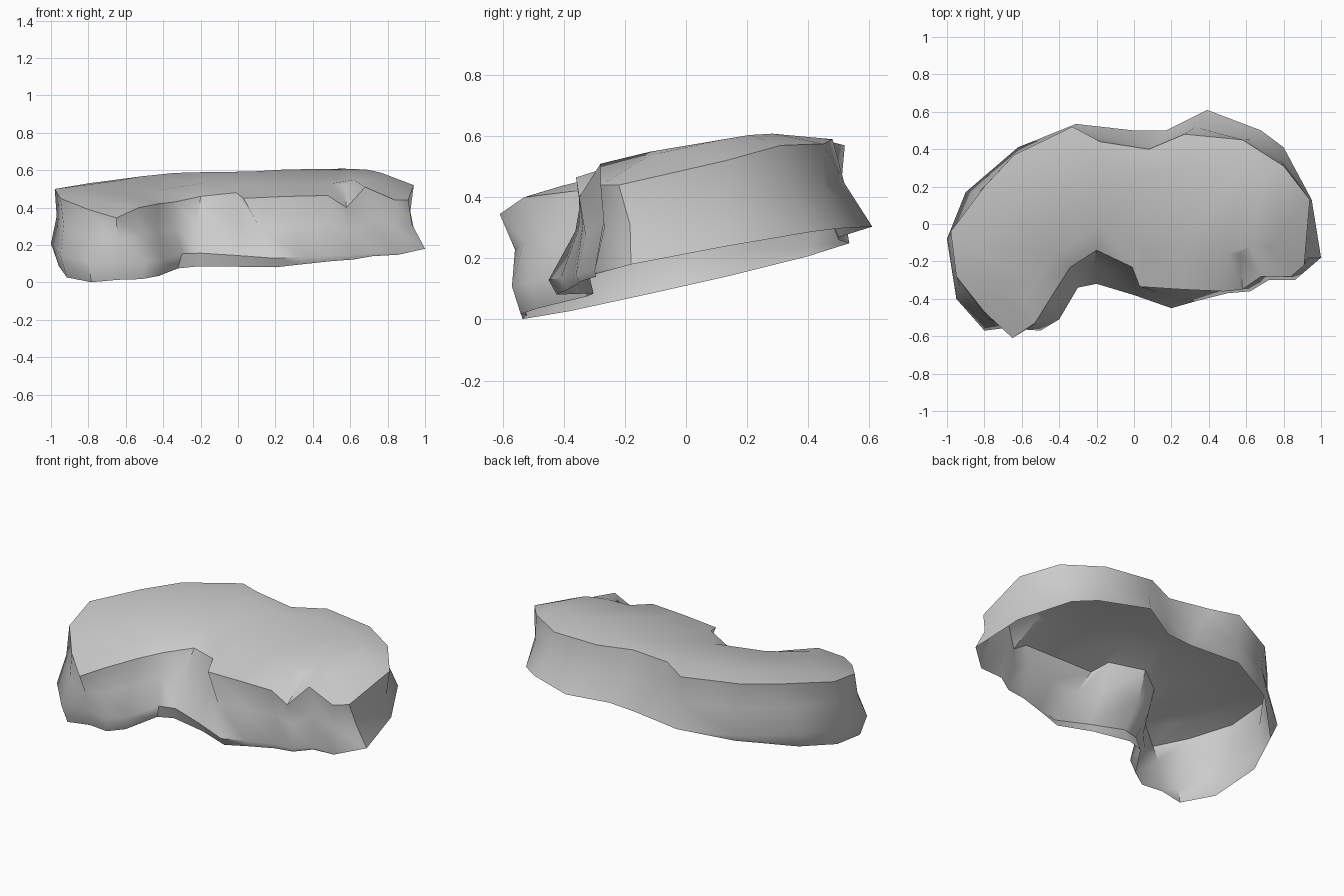
import bpy
import bmesh
import math
from mathutils import Vector
from mathutils.geometry import intersect_point_line

# Remove only the default cube
default_cube = bpy.data.objects.get("Cube")
if default_cube:
    bpy.data.objects.remove(default_cube, do_unlink=True)

# Upper rim of the slab, walked counter-clockwise from its right end
TOP_RIM = [
    (-.98, -.04, .5), (-.95, -.28, .45), (-.8, -.47, .39), (-.65, -.61, .345), (-.53, -.53, .4),
    (-.43, -.37, .42), (-.34, -.23, .43), (-.2, -.14, .46), (-.01, -.23, .48), (.03, -.335, .45),
    (.26, -.35, .46), (.48, -.36, .465), (.58, -.35, .4), (.68, -.28, .51), (.84, -.28, .44),
    (.91, -.22, .44), (.94, .13, .52), (.8, .31, .57), (.58, .45, .575), (.27, .48, .59),
    (.08, .4, .58), (-.18, .44, .59), (-.33, .52, .57), (-.64, .37, .55), (-.8, .2, .53),
]

# Lower, wider rim with the same number of stations
LOW_RIM = [
    (-1, -.08), (-.95, -.4), (-.8, -.57), (-.64, -.55), (-.5, -.57),
    (-.4, -.51), (-.3, -.34), (-.2, -.32), (0, -.38), (.2, -.45),
    (.34, -.41), (.5, -.37), (.62, -.36), (.72, -.3), (.86, -.3),
    (1, -.18), (.95, .13), (.8, .41), (.68, .5), (.39, .61),
    (.17, .5), (0, .5), (-.31, .535), (-.62, .41), (-.9, .17),
]

# Bent centre line of the bean-shaped slab
SPINE = [Vector(p) for p in ((-.65, -.25, 0), (-.35, .16, 0), (.55, .08, 0))]


def nearest_on_spine(point):
    flat = Vector((point.x, point.y, 0))
    candidates = []
    for start, end in zip(SPINE, SPINE[1:]):
        factor = intersect_point_line(flat, start, end)[1]
        candidates.append(start.lerp(end, min(max(factor, 0), 1)))
    return min(candidates, key=lambda c: (c - flat).length)


def pulled_in(point, amount):
    """Move a point level towards the spine."""
    moved = point.lerp(nearest_on_spine(point), amount)
    moved.z = point.z
    return moved


def crown_point(rim_point):
    """Inner point of the gently sloping top."""
    point = pulled_in(rim_point, .45)
    slope = .56 + .12 * point.y + .04 * point.x + .1 * min(0, point.y)
    point.z += .8 * (slope - point.z)
    return point


def foot_and_belly(xy):
    """Open bottom edge, and the widest wall point above it."""
    x, y = xy
    base = max(0, .16 + .056 * x + .2 * y)
    lift = max(0, .06 * (1 - x) - .15 * max(0, y))
    return pulled_in(Vector((x, y, base)), lift), Vector((x, y, base + lift))


# Rings from the crown of the top, over the wall, to the open bottom edge
top = [Vector(p) for p in TOP_RIM]
crown = [crown_point(p) for p in top]
foot, belly = zip(*map(foot_and_belly, LOW_RIM))
waist = [pulled_in(a.lerp(b, .5), .06) for a, b in zip(top, belly)]

# Skin the rings and close the top only: the slab is a hollow shell
bm = bmesh.new()
rings = [[bm.verts.new(p) for p in ring] for ring in (crown, top, waist, belly, foot)]
for upper, lower in zip(rings, rings[1:]):
    count = len(upper)
    for i in range(count):
        j = (i + 1) % count
        bm.faces.new((upper[i], lower[i], lower[j], upper[j]))
cap = bm.faces.new(rings[0])
bmesh.ops.triangulate(bm, faces=[cap])

# Crisp edge along the upper rim
rim = set(rings[1])
for edge in bm.edges:
    if rim.issuperset(edge.verts):
        edge.smooth = False
bmesh.ops.remove_doubles(bm, verts=bm.verts[:], dist=.002)

mesh = bpy.data.meshes.new("rock_slab")
bm.to_mesh(mesh)
bm.free()
rock_slab = bpy.data.objects.new("rock_slab", mesh)
bpy.context.collection.objects.link(rock_slab)

# Plain grey stone
stone = bpy.data.materials.new("stone_grey")
stone.use_nodes = True
colour = (.6, .6, .6, 1)
stone.diffuse_color = colour
stone.node_tree.nodes["Principled BSDF"].inputs["Base Color"].default_value = colour
mesh.materials.append(stone)

# Soft wall and top, keeping the crisp rim
bpy.ops.object.select_all(action="DESELECT")
rock_slab.select_set(True)
bpy.context.view_layer.objects.active = rock_slab
bpy.ops.object.shade_smooth_by_angle(angle=math.radians(45), keep_sharp_edges=True)
